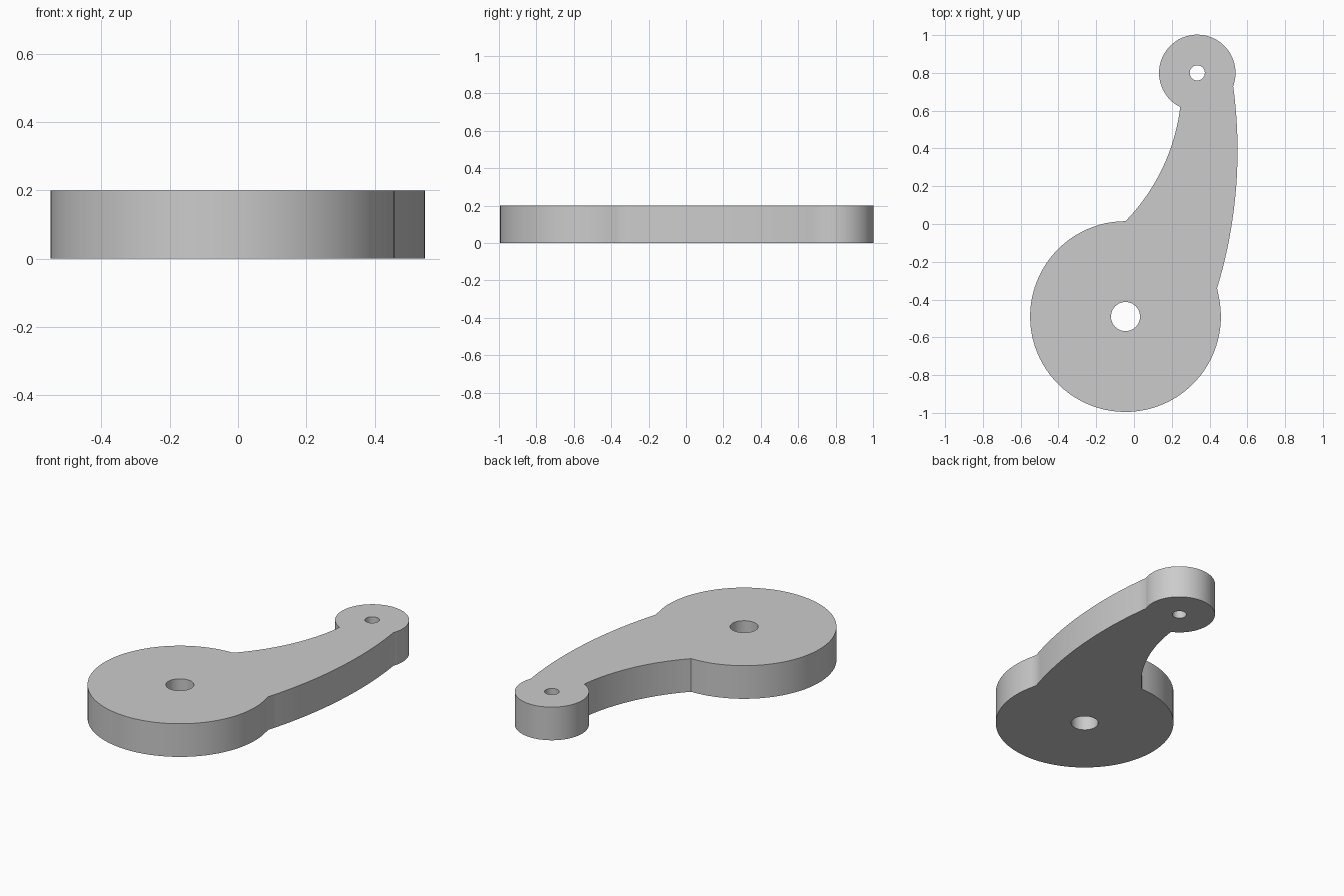
import bpy
import bmesh
from math import atan2, cos, hypot, pi, radians, sin

if "Cube" in bpy.data.objects:
    bpy.data.objects.remove(bpy.data.objects["Cube"], do_unlink=True)

THICKNESS = 0.2
HUB, HUB_R, HUB_HOLE = (-0.045, -0.49), 0.507, 0.077
TIP, TIP_R, TIP_HOLE = (0.335, 0.80), 0.20, 0.04

# Points where the curved arm meets the two discs
HUB_RIGHT, TIP_RIGHT = (0.44, -0.34), (0.525, 0.73)
TIP_LEFT, HUB_LEFT = (0.245, 0.62), (-0.045, 0.015)


def arc(center, radius, start, end, steps):
    """Points along an arc, counter-clockwise, without the last one."""
    angles = [start + (end - start) * i / steps for i in range(steps)]
    return [(center[0] + radius * cos(a), center[1] + radius * sin(a)) for a in angles]


def disc_arc(center, p, q, steps):
    """Counter-clockwise arc of a disc from p to q."""
    a = atan2(p[1] - center[1], p[0] - center[0])
    b = atan2(q[1] - center[1], q[0] - center[0])
    radius = hypot(p[0] - center[0], p[1] - center[1])
    return arc(center, radius, a, b if b > a else b + 2 * pi, steps)


def bowed(p, q, sagitta, steps):
    """Circular arc from p to q that bows to the right by the sagitta."""
    dx, dy = q[0] - p[0], q[1] - p[1]
    chord = hypot(dx, dy)
    radius = (chord * chord / 4 + sagitta * sagitta) / (2 * abs(sagitta))
    side = 1 if sagitta > 0 else -1
    off = side * (radius - abs(sagitta))
    center = ((p[0] + q[0]) / 2 - dy / chord * off, (p[1] + q[1]) / 2 + dx / chord * off)
    a = atan2(p[1] - center[1], p[0] - center[0])
    b = atan2(q[1] - center[1], q[0] - center[0])
    turn = (b - a + pi) % (2 * pi) - pi
    return arc(center, radius, a, a + turn, steps)


def add_loop(bm, points):
    verts = [bm.verts.new((x, y, 0)) for x, y in points]
    return [bm.edges.new((v, verts[i - 1])) for i, v in enumerate(verts)]


# Lever outline: hub disc, outer arm edge, tip disc, inner arm edge
outline = disc_arc(HUB, HUB_LEFT, HUB_RIGHT, 72)
outline += bowed(HUB_RIGHT, TIP_RIGHT, 0.058, 20)
outline += disc_arc(TIP, TIP_RIGHT, TIP_LEFT, 56)
outline += bowed(TIP_LEFT, HUB_LEFT, -0.055, 20)

# Fill between the outline and both bores, then extrude to a plate
bm = bmesh.new()
edges = add_loop(bm, outline)
edges += add_loop(bm, arc(HUB, HUB_HOLE, 0, 2 * pi, 40))
edges += add_loop(bm, arc(TIP, TIP_HOLE, 0, 2 * pi, 32))
bmesh.ops.triangle_fill(bm, edges=edges, use_beauty=True)
result = bmesh.ops.extrude_face_region(bm, geom=bm.faces[:], use_keep_orig=True)
top = [g for g in result["geom"] if isinstance(g, bmesh.types.BMVert)]
bmesh.ops.translate(bm, verts=top, vec=(0, 0, THICKNESS))
bmesh.ops.recalc_face_normals(bm, faces=bm.faces[:])

mesh = bpy.data.meshes.new("lever_arm")
bm.to_mesh(mesh)
bm.free()
lever = bpy.data.objects.new("lever_arm", mesh)
bpy.context.collection.objects.link(lever)

# Plain grey material
grey = bpy.data.materials.new("light grey")
grey.use_nodes = True
color = (0.6, 0.6, 0.6, 1)
grey.diffuse_color = color
grey.node_tree.nodes["Principled BSDF"].inputs["Base Color"].default_value = color
mesh.materials.append(grey)

# Smooth walls with crisp rims
bpy.ops.object.select_all(action="DESELECT")
lever.select_set(True)
bpy.context.view_layer.objects.active = lever
bpy.ops.object.shade_smooth_by_angle(angle=radians(30))
